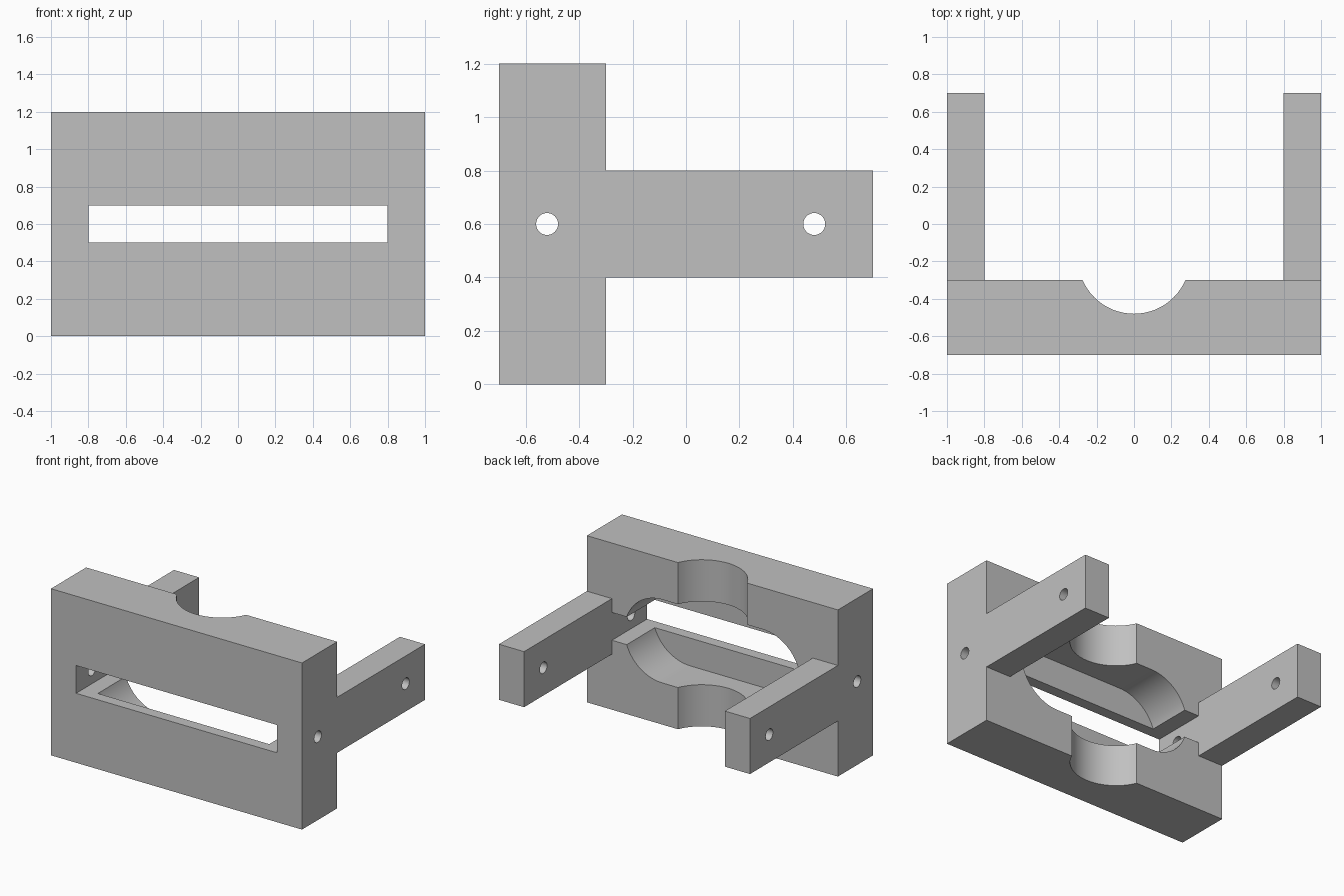
import bpy
import bmesh
import math

old = bpy.data.objects.get("Cube")
if old:
    bpy.data.objects.remove(old, do_unlink=True)

grey = bpy.data.materials.new("plain grey")
grey.use_nodes = True
colour = (0.53, 0.53, 0.53, 1)
grey.diffuse_color = colour
grey.node_tree.nodes["Principled BSDF"].inputs["Base Color"].default_value = colour

# Maps a profile point (u, v) and a distance w along the axis to x, y, z
PLACE = {
    "x": lambda u, v, w: (w, u, v),
    "y": lambda u, v, w: (u, w, v),
    "z": lambda u, v, w: (u, v, w),
}


def prism(name, profile, axis, low, high):
    """Extrude a closed profile along an axis."""
    bm = bmesh.new()
    face = bm.faces.new([bm.verts.new(PLACE[axis](u, v, low)) for u, v in profile])
    ext = bmesh.ops.extrude_face_region(bm, geom=[face])
    moved = [g for g in ext["geom"] if isinstance(g, bmesh.types.BMVert)]
    bmesh.ops.translate(bm, verts=moved, vec=PLACE[axis](0, 0, high - low))
    bmesh.ops.recalc_face_normals(bm, faces=bm.faces)
    mesh = bpy.data.meshes.new(name)
    bm.to_mesh(mesh)
    bm.free()
    mesh.materials.append(grey)
    obj = bpy.data.objects.new(name, mesh)
    bpy.context.collection.objects.link(obj)
    return obj


def rect(u0, u1, v0, v1):
    return [(u0, v0), (u1, v0), (u1, v1), (u0, v1)]


def arc(u, v, r, start=0, sweep=360, steps=64):
    count = steps if sweep == 360 else steps + 1
    angles = [math.radians(start + sweep * i / steps) for i in range(count)]
    return [(u + r * math.cos(a), v + r * math.sin(a)) for a in angles]


def cut(body, cutter):
    cutter.hide_render = True
    mod = body.modifiers.new(cutter.name, "BOOLEAN")
    mod.operation = "DIFFERENCE"
    mod.solver = "EXACT"
    mod.object = cutter
    bpy.context.view_layer.objects.active = body
    bpy.ops.object.modifier_apply(modifier=mod.name)
    bpy.data.objects.remove(cutter, do_unlink=True)


# T-shaped block: front plate with a band that becomes the two arms
t_profile = [(-0.7, 0), (-0.3, 0), (-0.3, 0.4), (0.7, 0.4),
             (0.7, 0.8), (-0.3, 0.8), (-0.3, 1.2), (-0.7, 1.2)]
bracket = prism("mounting_bracket", t_profile, "x", -1, 1)

# Clear the space between the arms
cut(bracket, prism("arm_gap", rect(-0.8, 0.8, -0.3, 0.9), "z", 0.2, 1.0))

# Rounded pocket in the back of the plate
pocket = arc(0.4, 0.6, 0.3, -90, 180, 32) + arc(-0.4, 0.6, 0.3, 90, 180, 32)
cut(bracket, prism("back_pocket", pocket, "y", -0.62, -0.1))

# Slot right through the plate
cut(bracket, prism("through_slot", rect(-0.8, 0.8, 0.5, 0.7), "y", -0.9, -0.1))

# Upright round notch
cut(bracket, prism("round_notch", arc(0, -0.18, 0.3), "z", -0.2, 1.4))

# Cross holes through both sides
for y in (-0.52, 0.48):
    cut(bracket, prism("pin_hole", arc(y, 0.6, 0.041, steps=32), "x", -1.2, 1.2))

bpy.ops.object.select_all(action="DESELECT")
bracket.select_set(True)
bpy.context.view_layer.objects.active = bracket
bpy.ops.object.shade_smooth_by_angle(angle=math.radians(30))
